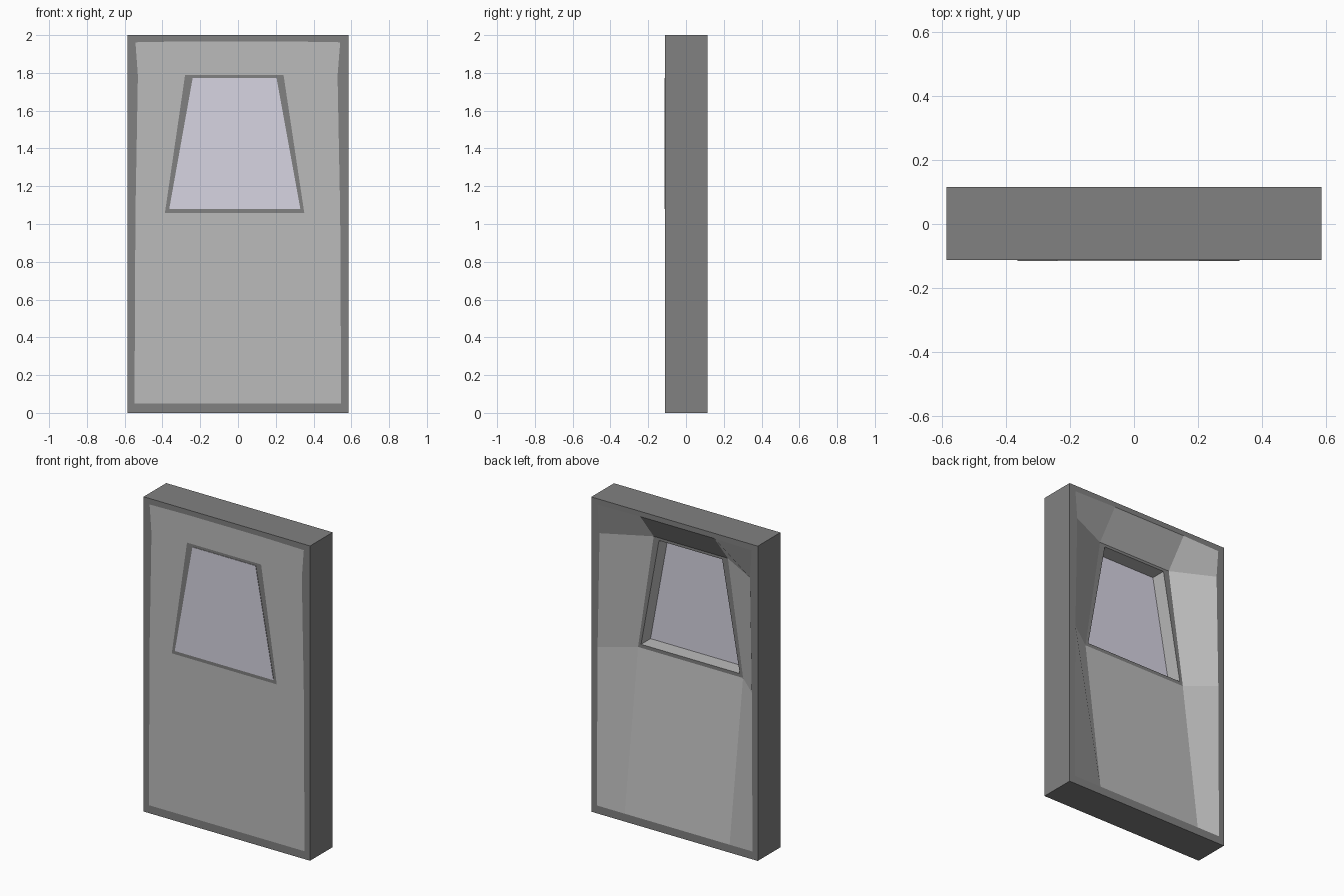
import bpy, bmesh

if "Cube" in bpy.data.objects:
    bpy.data.objects.remove(bpy.data.objects["Cube"])

FRONT, BACK, RECESS, GLASS = -0.112, 0.115, -0.02, -0.115


def material(name, rgb):
    m = bpy.data.materials.new(name)
    m.diffuse_color = (*rgb, 1)
    m.use_nodes = True
    m.node_tree.nodes["Principled BSDF"].inputs["Base Color"].default_value = m.diffuse_color
    return m


DARK = material("dark_grey", (0.22, 0.22, 0.22))
GREY = material("mid_grey", (0.5, 0.5, 0.5))
PANE = material("pale_violet", (0.68, 0.66, 0.76))


def part(name, strips, mat):
    """Each strip is a pair of closed loops bridged by quads, or one loop filled."""
    bm = bmesh.new()
    for strip in strips:
        loops = [[bm.verts.new(p) for p in loop] for loop in strip]
        if len(loops) == 1:
            bm.faces.new(loops[0])
            continue
        a, b = loops
        for i in range(len(a)):
            j = (i + 1) % len(a)
            bm.faces.new((a[i], a[j], b[j], b[i]))
    bmesh.ops.remove_doubles(bm, verts=bm.verts, dist=1e-5)
    bmesh.ops.dissolve_degenerate(bm, edges=bm.edges, dist=1e-5)
    bmesh.ops.recalc_face_normals(bm, faces=bm.faces)
    mesh = bpy.data.meshes.new(name)
    bm.to_mesh(mesh)
    bm.free()
    mesh.materials.append(mat)
    ob = bpy.data.objects.new(name, mesh)
    bpy.context.collection.objects.link(ob)
    return ob


def at(loop, y):
    return [(x, y, z) for x, z in loop]


# Outlines (x, z), anticlockwise from bottom left
win_out = [(-0.387, 1.058), (0.351, 1.058), (0.241, 1.79), (-0.28, 1.79)]
win_in = [(-0.364, 1.08), (0.33, 1.08), (0.204, 1.773), (-0.24, 1.773)]
# Twelve points: corners, plus points level with the window corners
outer = [(-0.585, 0), (-0.387, 0), (0.351, 0), (0.585, 0),
         (0.585, 1.058), (0.585, 1.79), (0.585, 2), (0.241, 2),
         (-0.28, 2), (-0.585, 2), (-0.585, 1.79), (-0.585, 1.058)]
rim = [(-0.548, 0.05), (-0.387, 0.05), (0.351, 0.05), (0.546, 0.05),
       (0.541, 1.058), (0.527, 1.785), (0.541, 1.962), (0.241, 1.967),
       (-0.28, 1.967), (-0.543, 1.962), (-0.53, 1.785), (-0.543, 1.058)]
win_12 = [p for p in win_out for _ in range(3)]

# Door frame: outer walls with front and back rims
part("door_frame", [(at(outer, FRONT), at(outer, BACK)),
                    (at(outer, FRONT), at(rim, FRONT)),
                    (at(outer, BACK), at(rim, BACK))], DARK)


# Panel: flat in front, sloping in to the window behind; corner cells are quads
def panel_side(rim_y, win_y):
    r, w = at(rim, rim_y), at(win_out, win_y)
    quads = []
    for k in range(4):
        c = 3 * k
        quads.append(([r[c - 1], r[c], r[c + 1], w[k]],))
        quads.append(([r[c + 1], r[c + 2], w[(k + 1) % 4], w[k]],))
    return quads


part("panel_front", panel_side(FRONT, FRONT), GREY)
part("panel_back", panel_side(BACK, RECESS), GREY)

# Window surround: thin trapezoid border on both sides, reveal between
part("window_frame", [(at(win_out, FRONT), at(win_in, FRONT)),
                      (at(win_out, RECESS), at(win_in, RECESS))], DARK)
part("window_reveal", [(at(win_in, GLASS), at(win_in, RECESS))], GREY)

# Glass pane
part("window_glass", [(at(win_in, GLASS),)], PANE)
